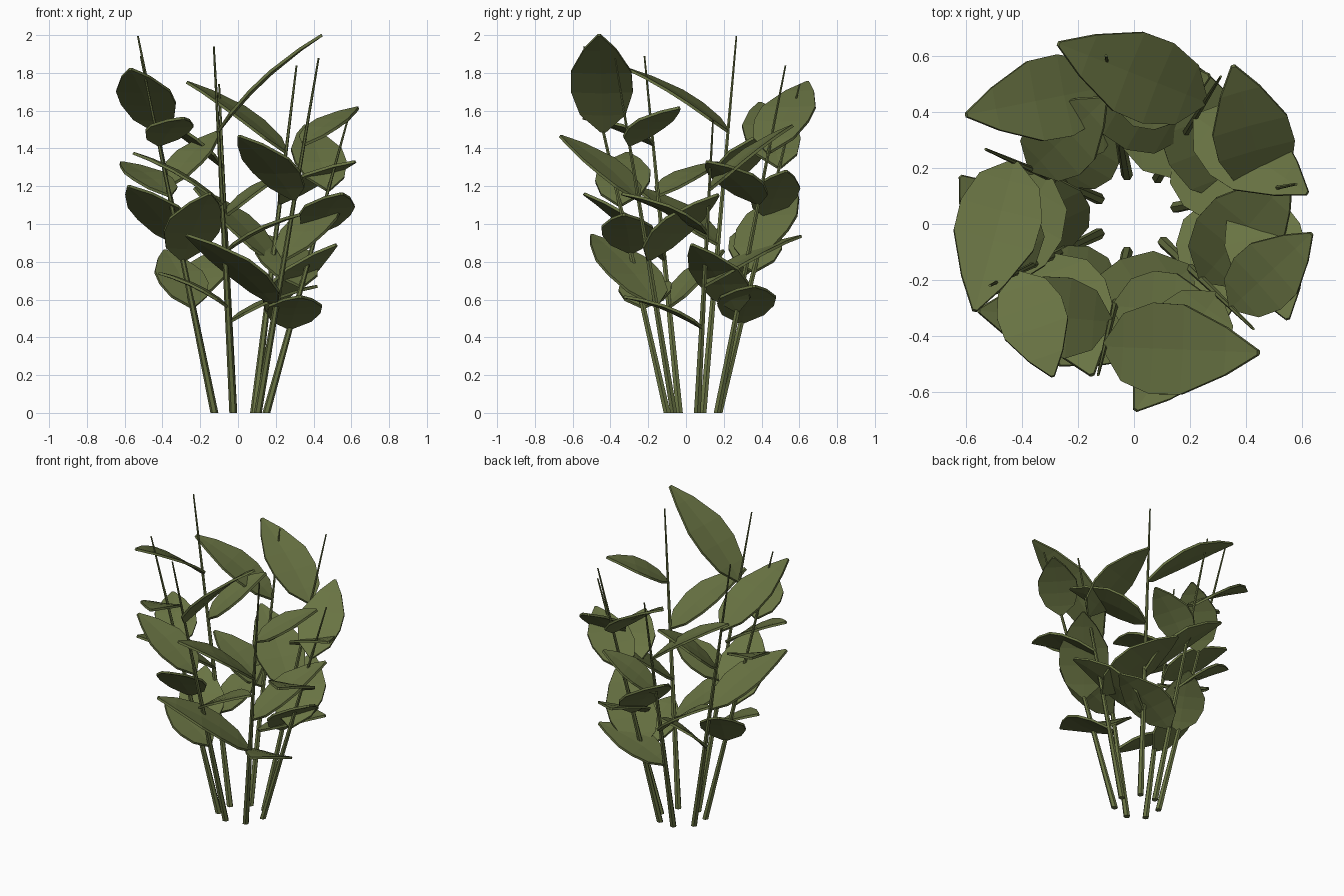
import bpy, bmesh, math
from mathutils import Vector

if "Cube" in bpy.data.objects:
    bpy.data.objects.remove(bpy.data.objects["Cube"])

green = bpy.data.materials.new("olive green")
green.diffuse_color = (0.140, 0.172, 0.056, 1)
green.use_nodes = True
green.node_tree.nodes["Principled BSDF"].inputs["Base Color"].default_value = green.diffuse_color

# half outline of a leaf: (position along its length, share of its half width)
OUTLINE = [(0, .09), (.15, .74), (.36, 1), (.56, .98), (.82, .52), (1, .05)]
THICK = 0.015


def finish(bm, name):
    bmesh.ops.recalc_face_normals(bm, faces=bm.faces)
    me = bpy.data.meshes.new(name)
    bm.to_mesh(me)
    bm.free()
    me.materials.append(green)
    ob = bpy.data.objects.new(name, me)
    bpy.context.collection.objects.link(ob)


def make_stem(name, base, tip, sides=6):
    bm = bmesh.new()
    rings = []
    for p, r in ((base, .021), (tip, .005)):
        rings.append([bm.verts.new(p + Vector((math.cos(a), math.sin(a), 0)) * r)
                      for a in (2 * math.pi * i / sides for i in range(sides))])
    lo, hi = rings
    for i in range(sides):
        j = (i + 1) % sides
        bm.faces.new((lo[i], lo[j], hi[j], hi[i]))
    bm.faces.new(lo)
    bm.faces.new(hi)
    finish(bm, name)


def make_leaf(name, base, tip, rank):
    # slightly arched blade, level across its width, with a shallow midrib fold
    axis = tip - base
    length = axis.length
    half = .07 + .125 * length + .006 * rank
    side = Vector((0, 0, 1)).cross(axis).normalized()
    up = axis.cross(side).normalized()
    bm = bmesh.new()
    layers = []
    for off in (THICK / 2, -THICK / 2):
        rows = []
        for t, w in OUTLINE:
            mid = base + axis * t + up * (4 * .045 * length * t * (1 - t) + off)
            edge = up * (w * .05 * half)
            rows.append([bm.verts.new(mid + side * (s * w * half) + edge * abs(s))
                         for s in (-1, 0, 1)])
        layers.append(rows)
    top, bot = layers
    n = len(OUTLINE)
    for rows in layers:
        for i in range(n - 1):
            for k in (0, 1):
                bm.faces.new((rows[i][k], rows[i][k + 1], rows[i + 1][k + 1], rows[i + 1][k]))
    for i in range(n - 1):
        for k in (0, 2):
            bm.faces.new((top[i][k], top[i + 1][k], bot[i + 1][k], bot[i][k]))
    for i in (0, n - 1):
        for k in (0, 1):
            bm.faces.new((top[i][k], top[i][k + 1], bot[i][k + 1], bot[i][k]))
    finish(bm, name)


# stems: foot (x, y), tip (x, y, z)
STEMS = [
    ((-.125, .09), (-.53, .267, 1.995)),
    ((-.025, -.10), (-.128, -.54, 1.94)),
    ((.085, .165), (.31, .527, 1.84)),
    ((.105, -.065), (.427, -.375, 1.88)),
    ((-.125, -.035), (-.515, -.22, 1.89)),
    ((-.025, .175), (-.10, .602, 1.74)),
    ((.15, .06), (.58, .143, 1.55)),
]

# leaves of each stem: height on the stem, then leaf tip (x, y, z)
LEAVES = [
    [(1.49, -.57, -.31, 1.82), (1.20, -.10, .45, 1.49),
     (.89, -.58, -.28, 1.20), (.60, -.10, .42, .86)],
    [(1.49, .445, -.46, 2.0), (1.10, -.555, -.31, 1.375),
     (.85, .33, -.33, 1.05), (.56, -.42, -.20, .74)],
    [(1.38, -.27, .645, 1.75), (1.11, .62, .11, 1.33),
     (.80, -.23, .58, 1.19), (.54, .52, .03, .89)],
    [(1.42, .635, -.035, 1.615), (1.13, .005, -.665, 1.465),
     (.81, .56, .17, 1.155), (.57, -.27, -.50, .94)],
    [(1.42, -.29, -.545, 1.56), (1.15, -.62, .17, 1.325),
     (.81, -.15, -.54, 1.16), (.56, -.39, .20, .86)],
    [(1.30, -.60, .39, 1.64), (1.04, .27, .53, 1.28),
     (.75, -.45, .38, 1.02), (.48, .42, .36, .67)],
    [(1.18, .355, .565, 1.52), (.95, .55, -.34, 1.16),
     (.67, .15, .61, .935), (.45, .33, -.33, .615)],
]

for s, ((foot, tip), leaves) in enumerate(zip(STEMS, LEAVES), 1):
    foot, tip = Vector((*foot, 0)), Vector(tip)
    make_stem(f"stem_{s}", foot, tip)
    for k, (h, *end) in enumerate(leaves, 1):
        make_leaf(f"leaf_{s}_{k}", foot.lerp(tip, h / tip.z), Vector(end), k - 1)
